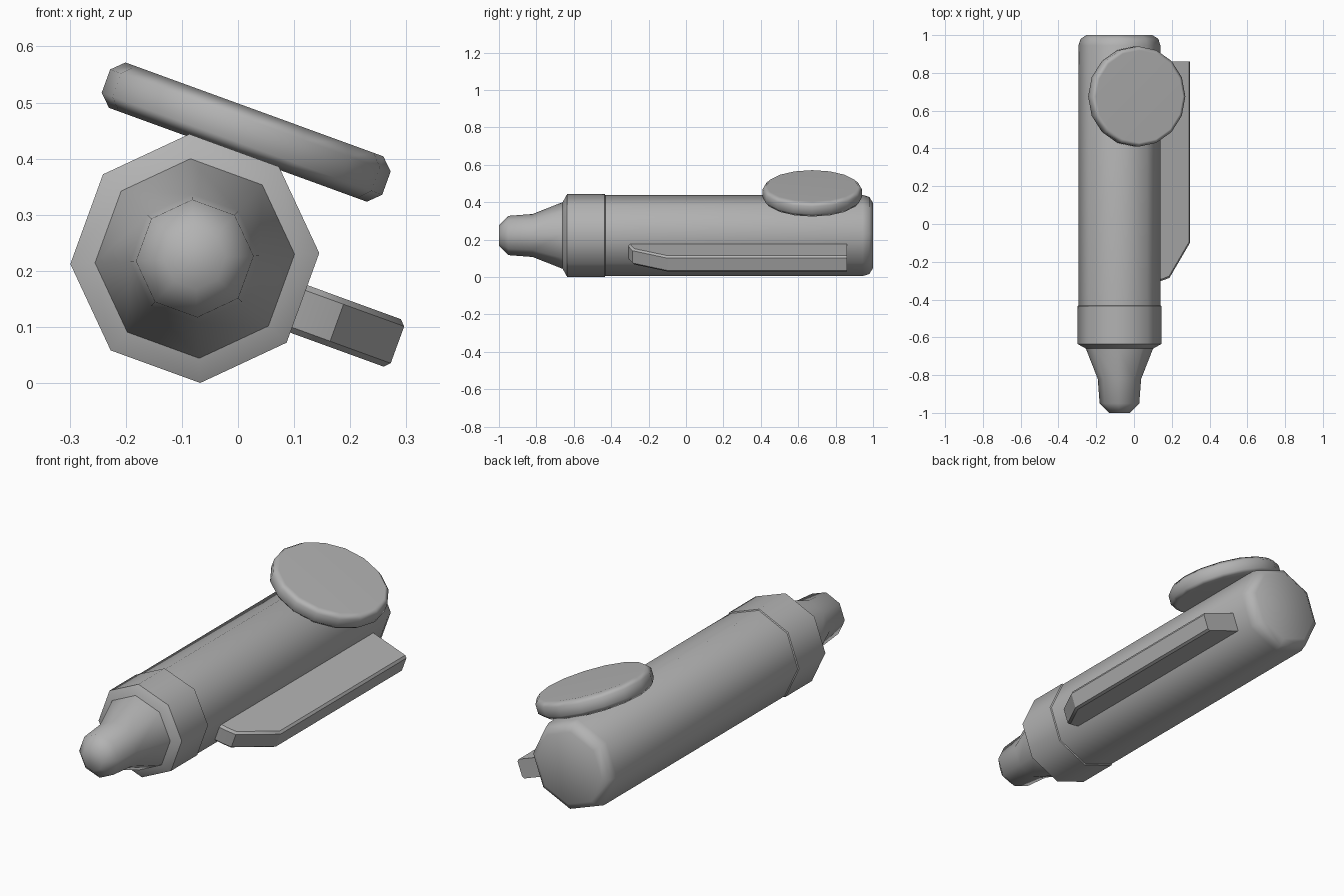
import bpy, bmesh, math
from mathutils import Matrix

cube = bpy.data.objects.get("Cube")
if cube:
    bpy.data.objects.remove(cube)

grey = bpy.data.materials.new("plain_grey")
grey.use_nodes = True
colour = (0.45, 0.45, 0.45, 1)
grey.diffuse_color = colour
grey.node_tree.nodes["Principled BSDF"].inputs["Base Color"].default_value = colour

# The whole device lies rolled about its long axis
ROLL = Matrix.Translation((-0.077, 0, 0.222)) @ Matrix.Rotation(math.radians(20), 4, 'Y')


def finish(name, bm, smooth=50, weighted=False):
    bmesh.ops.recalc_face_normals(bm, faces=bm.faces)
    mesh = bpy.data.meshes.new(name)
    bm.to_mesh(mesh)
    bm.free()
    mesh.transform(ROLL)
    mesh.materials.append(grey)
    ob = bpy.data.objects.new(name, mesh)
    bpy.context.collection.objects.link(ob)
    bpy.ops.object.select_all(action='DESELECT')
    ob.select_set(True)
    bpy.context.view_layer.objects.active = ob
    bpy.ops.object.shade_smooth_by_angle(angle=math.radians(smooth))
    if weighted:
        mod = ob.modifiers.new("flat_caps", 'WEIGHTED_NORMAL')
        mod.keep_sharp = True
    return ob


def octagon_lathe(name, profile):
    """Eight-sided solid along y from (y, radius) pairs."""
    bm = bmesh.new()
    rings = []
    for y, r in profile:
        angles = [math.radians(22.5 + 45 * i) for i in range(8)]
        rings.append([bm.verts.new((r * math.cos(a), y, r * math.sin(a))) for a in angles])
    for a, b in zip(rings, rings[1:]):
        for i in range(8):
            j = (i + 1) % 8
            bm.faces.new((a[i], a[j], b[j], b[i]))
    bm.faces.new(rings[0])
    bm.faces.new(rings[-1])
    return finish(name, bm)


# Barrel with rounded rear end
octagon_lathe("barrel", [(-0.5, 0.217), (0.945, 0.217), (0.98, 0.206), (1.0, 0.175)])

# Collar with chamfered front
octagon_lathe("collar", [(-0.66, 0.178), (-0.635, 0.222), (-0.435, 0.222), (-0.428, 0.212)])

# Tapered nozzle with rounded tip
octagon_lathe("nozzle", [(-1.0, 0.055), (-0.95, 0.105), (-0.82, 0.115), (-0.66, 0.178), (-0.6, 0.178)])

# Round disc on top of the barrel
bm = bmesh.new()
bmesh.ops.create_cone(bm, cap_ends=True, segments=16, radius1=0.266, radius2=0.266, depth=0.086,
                      matrix=Matrix.Translation((0.009, 0.675, 0.243)))
rims = [e for e in bm.edges if abs(e.verts[0].co.z - e.verts[1].co.z) < 0.001]
bmesh.ops.bevel(bm, geom=rims, offset=0.021, segments=1, affect='EDGES')
finish("top_disc", bm, weighted=True)

# Side clip with slanted front, extruded from its outline
bm = bmesh.new()
outline = [(0.19, 0.86), (0.392, 0.86), (0.392, -0.1), (0.277, -0.285), (0.235, -0.3), (0.19, -0.31)]
base = bm.faces.new([bm.verts.new((x, y, -0.066)) for x, y in outline])
top = bmesh.ops.extrude_face_region(bm, geom=[base])["geom"]
bmesh.ops.translate(bm, vec=(0, 0, 0.09), verts=[g for g in top if isinstance(g, bmesh.types.BMVert)])
outer = [e for e in bm.edges
         if abs(e.verts[0].co.z - e.verts[1].co.z) < 0.001
         and max(v.co.x for v in e.verts) > 0.2
         and min(v.co.y for v in e.verts) < 0.8]
bmesh.ops.bevel(bm, geom=outer, offset=0.01, segments=1, affect='EDGES')
finish("side_clip", bm, smooth=30)
